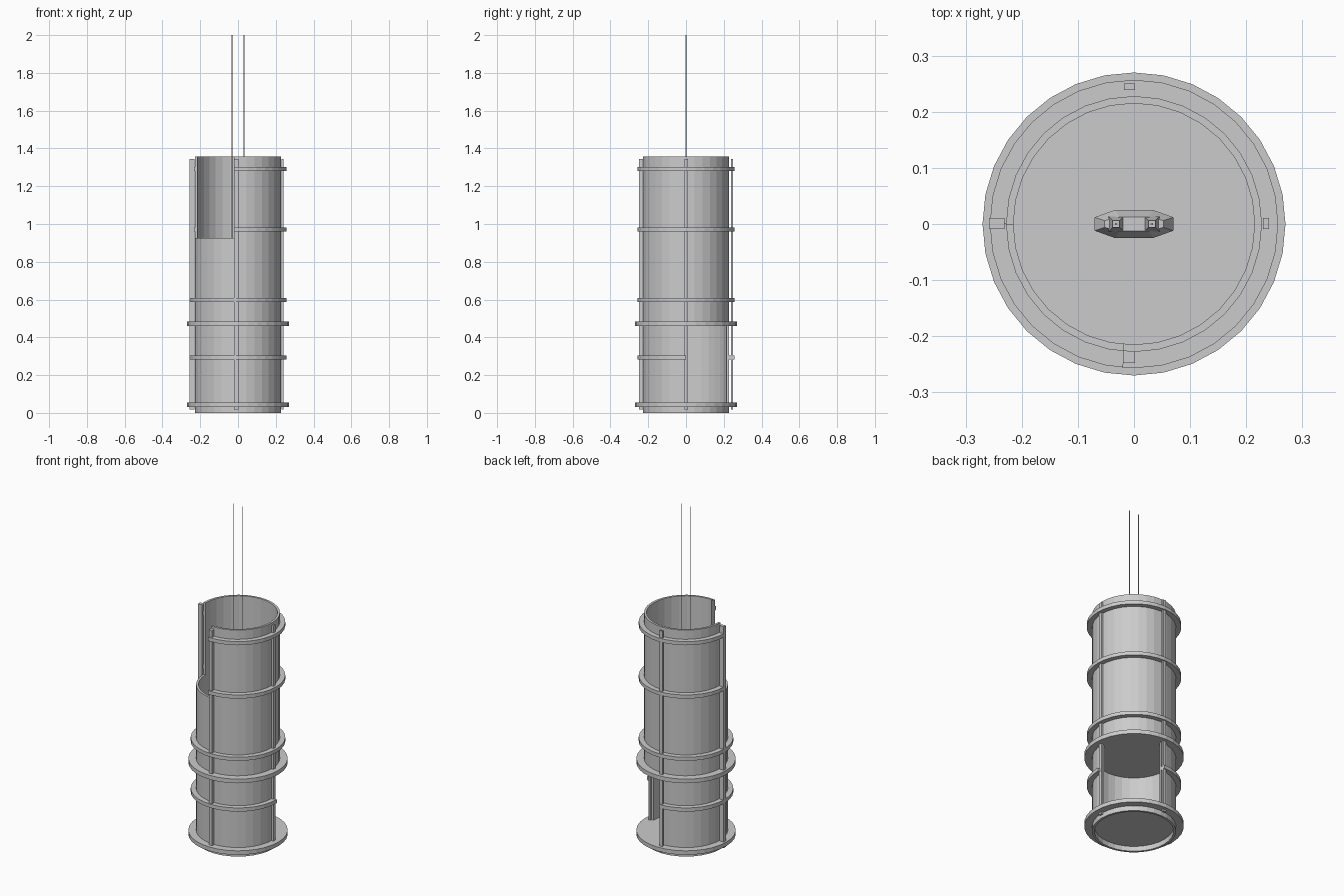
import bpy, bmesh
from math import sin, cos, radians

if "Cube" in bpy.data.objects:
    bpy.data.objects.remove(bpy.data.objects["Cube"])

STEP = 360 / 32


def add_object(name, bm):
    bmesh.ops.recalc_face_normals(bm, faces=bm.faces)
    mesh = bpy.data.meshes.new(name)
    bm.to_mesh(mesh)
    bm.free()
    obj = bpy.data.objects.new(name, mesh)
    bpy.context.collection.objects.link(obj)
    return obj


def band(name, r_in, r_out, z0, z1, a0=0, a1=360):
    """Faceted ring with a square section, either whole or from a0 to a1 degrees."""
    full = a1 - a0 >= 360
    angles = [a0] + [k * STEP for k in range(-32, 64) if a0 + 0.5 < k * STEP < a1 - 0.5]
    if not full:
        angles.append(a1)
    bm = bmesh.new()
    loops = [[bm.verts.new((r * cos(radians(a)), r * sin(radians(a)), z))
              for r, z in ((r_in, z0), (r_out, z0), (r_out, z1), (r_in, z1))] for a in angles]
    pairs = list(zip(loops, loops[1:]))
    if full:
        pairs.append((loops[-1], loops[0]))
    for p, q in pairs:
        for i in range(4):
            j = (i + 1) % 4
            bm.faces.new((p[i], p[j], q[j], q[i]))
    if not full:
        bm.faces.new(loops[0])
        bm.faces.new(loops[-1])
    return add_object(name, bm)


def loft(name, outlines):
    """Closed solid through a stack of equal-length outlines."""
    bm = bmesh.new()
    loops = [[bm.verts.new(p) for p in o] for o in outlines]
    n = len(loops[0])
    for p, q in zip(loops, loops[1:]):
        for i in range(n):
            j = (i + 1) % n
            bm.faces.new((p[i], p[j], q[j], q[i]))
    bm.faces.new(loops[0])
    bm.faces.new(loops[-1])
    return add_object(name, bm)


def box(name, x0, x1, y0, y1, z0, z1):
    return loft(name, [[(x0, y0, z), (x1, y0, z), (x1, y1, z), (x0, y1, z)] for z in (z0, z1)])


def disc(name, r, z0, z1, n=32, x=0.0):
    return loft(name, [[(x + r * cos(radians(360 * k / n)), r * sin(radians(360 * k / n)), z)
                        for k in range(n)] for z in (z0, z1)])


# Shaft wall with an upper front-left doorway and a lower back-right doorway
wall = band("shaft_wall", 0.215, 0.228, 0.0, 1.357)
cutters = [box("upper_door_cutter", -0.4, -0.02, -0.4, -0.001, 0.926, 1.5),
           box("lower_door_cutter", 0.001, 0.4, 0.001, 0.4, 0.045, 0.468)]
for c in cutters:
    c.hide_render = True
    c.hide_viewport = True
    mod = wall.modifiers.new(c.name, "BOOLEAN")
    mod.operation = "DIFFERENCE"
    mod.solver = "EXACT"
    mod.object = c

# Floors
disc("bottom_floor", 0.27, 0.030, 0.054)
disc("upper_floor", 0.27, 0.459, 0.484)

# Reinforcing hoops, interrupted at the doorways
for label, z, a0, a1 in (("top", 1.291, -94.6, 180), ("door", 0.971, -94.6, 180),
                         ("middle", 0.598, 0, 360), ("lower", 0.294, 90, 360)):
    band(label + "_hoop", 0.226, 0.257, z - 0.011, z + 0.011, a0, a1)

# Vertical guide rails
for label, x0, x1, y0, y1 in (("front", -0.02, 0.002, -0.248, -0.225),
                              ("back", -0.018, 0.002, 0.239, 0.25),
                              ("left", -0.258, -0.231, -0.009, 0.011),
                              ("right", 0.23, 0.241, -0.009, 0.011)):
    box(label + "_rail", x0, x1, y0, y1, 0.018, 1.344)


# Hanging lift block: faceted body, with a peaked clasp for each cable
def outline(sx, sy, z):
    quarter = ((0.07, 0.012), (0.034, 0.025), (-0.034, 0.025), (-0.07, 0.012))
    pts = list(quarter) + [(-x, -y) for x, y in quarter]
    return [(x * sx, y * sy, z) for x, y in pts]


loft("lift_block", [outline(0.8, 0.6, 0.55), outline(1, 1, 0.58),
                    outline(1, 1, 0.61), outline(0.75, 0.5, 0.64)])
for side in (-1, 1):
    x = 0.032 * side
    loft("cable_clasp", [[(x - s, -s, z), (x + s, -s, z), (x + s, s, z), (x - s, s, z)]
                         for s, z in ((0.013, 0.635), (0.006, 0.67))])
    disc("cable", 0.0025, 0.65, 2.0, 6, x)
